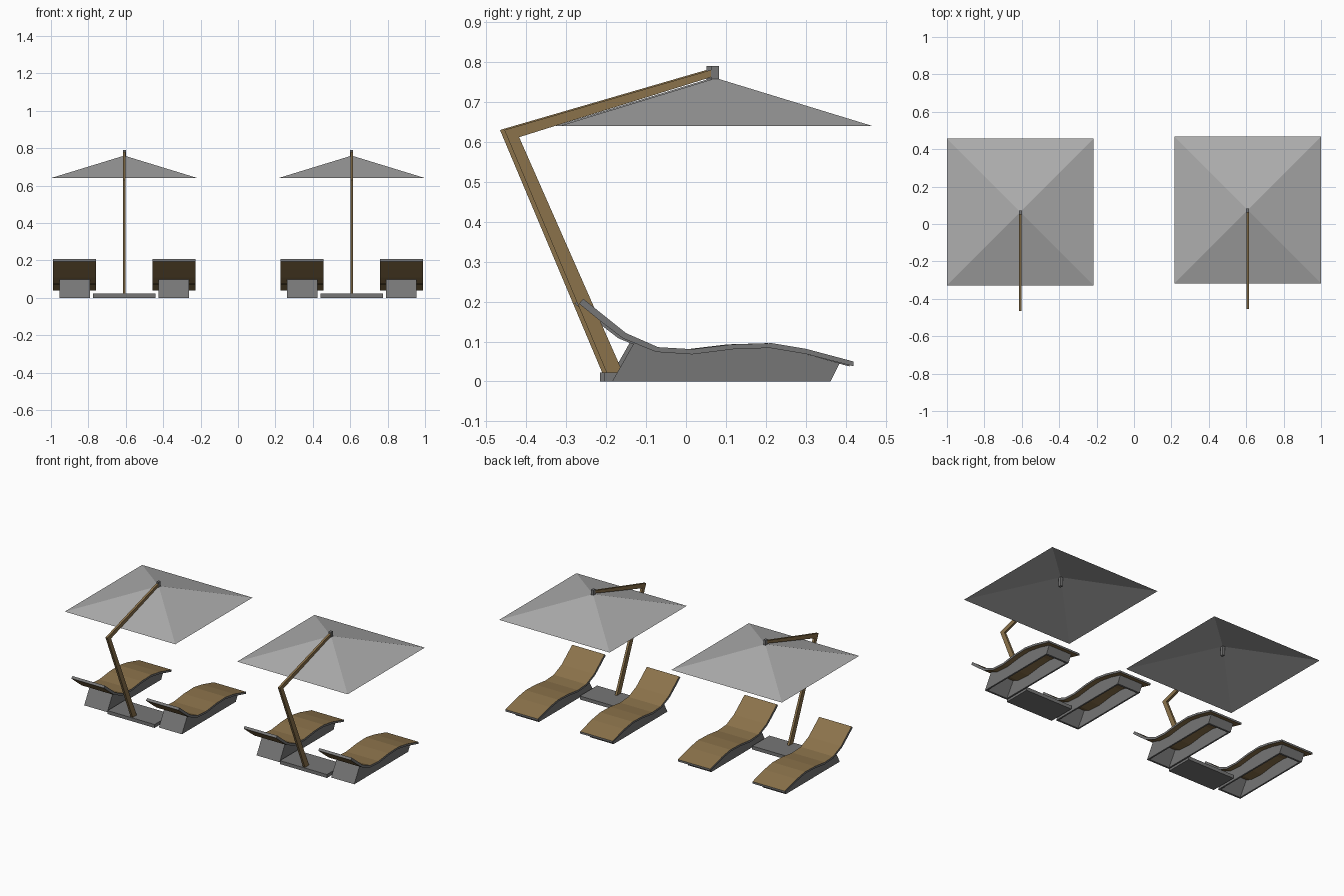
import bpy, bmesh

cube = bpy.data.objects.get("Cube")
if cube:
    bpy.data.objects.remove(cube, do_unlink=True)


def material(name, rgb):
    m = bpy.data.materials.new(name)
    m.use_nodes = True
    m.diffuse_color = (*rgb, 1)
    m.node_tree.nodes["Principled BSDF"].inputs["Base Color"].default_value = (*rgb, 1)
    return m


FABRIC = material("light grey fabric", (0.42, 0.42, 0.42))
GREY = material("dark grey frame", (0.18, 0.18, 0.18))
WOOD = material("brown wood", (0.26, 0.17, 0.07))


def finish(name, bm, mats, origin):
    bmesh.ops.recalc_face_normals(bm, faces=bm.faces)
    mesh = bpy.data.meshes.new(name)
    bm.to_mesh(mesh)
    bm.free()
    for m in mats:
        mesh.materials.append(m)
    ob = bpy.data.objects.new(name, mesh)
    ob.location = origin
    bpy.context.collection.objects.link(ob)
    return ob


def prism(name, profile, x0, x1, mats, origin):
    """Side profile in (y, z), extruded from x0 to x1."""
    bm = bmesh.new()
    face = bm.faces.new([bm.verts.new((x0, y, z)) for y, z in profile])
    ext = bmesh.ops.extrude_face_region(bm, geom=[face])
    moved = [g for g in ext["geom"] if isinstance(g, bmesh.types.BMVert)]
    bmesh.ops.translate(bm, verts=moved, vec=(x1 - x0, 0, 0))
    return finish(name, bm, mats, origin)


def box(name, x, y, z, mat, origin):
    profile = [(y[0], z[0]), (y[1], z[0]), (y[1], z[1]), (y[0], z[1])]
    return prism(name, profile, *x, [mat], origin)


# Lounger curves, head to foot
TOP = [(-0.257, 0.207), (-0.205, 0.165), (-0.15, 0.121), (-0.07, 0.086), (0.015, 0.081),
       (0.115, 0.093), (0.215, 0.096), (0.30, 0.082), (0.42, 0.05)]
UNDER = [(-0.268, 0.195), (-0.213, 0.150), (-0.158, 0.108), (-0.075, 0.074), (0.015, 0.068),
         (0.12, 0.081), (0.21, 0.084), (0.30, 0.069), (0.42, 0.038)]


def lounger(origin):
    # Curved seat: brown above and below, grey along the rim
    seat = prism("lounger_seat", TOP + UNDER[::-1], -0.115, 0.115, [WOOD, GREY], origin)
    for p in seat.data.polygons:
        at_end = p.center.y > 0.41 or p.center.y < -0.25
        p.material_index = int(abs(p.normal.x) > 0.5 or at_end)
    # Hollow pedestal: two side panels and two slanted ends
    head, foot = (-0.185, 0), (0.362, 0)
    side = [head, (-0.13, 0.097)] + UNDER[3:8] + [(0.385, 0.046), foot]
    for s in (-1, 1):
        prism("pedestal_side", side, s * 0.082, s * 0.072, [GREY], origin)
    prism("pedestal_head_end", [head, (-0.13, 0.097), (-0.118, 0.092), (-0.173, 0)],
          -0.072, 0.072, [GREY], origin)
    prism("pedestal_foot_end", [foot, (0.385, 0.046), (0.373, 0.049), (0.35, 0)],
          -0.072, 0.072, [GREY], origin)


def canopy(origin):
    # Open four-sided pyramid
    r, y, z = 0.392, 0.075, 0.64
    bm = bmesh.new()
    apex = bm.verts.new((0, y, 0.76))
    ring = [bm.verts.new((a * r, y + b * r, z)) for a, b in ((-1, -1), (1, -1), (1, 1), (-1, 1))]
    for i in range(4):
        bm.faces.new((ring[i], ring[(i + 1) % 4], apex))
    finish("canopy", bm, [FABRIC], origin)


def parasol(origin):
    canopy(origin)
    # Leaning mast with its cantilever arm
    mast = [(-0.198, 0.02), (-0.157, 0.02), (-0.418, 0.612), (0.068, 0.764),
            (0.068, 0.782), (-0.455, 0.63)]
    prism("mast_and_arm", mast, -0.007, 0.007, [WOOD], origin)
    box("canopy_hub", (-0.008, 0.008), (0.062, 0.083), (0.70, 0.79), GREY, origin)
    box("parasol_base", (-0.167, 0.167), (-0.205, -0.03), (0, 0.022), GREY, origin)


for cx, dy in ((-0.608, -0.011), (0.608, 0)):
    parasol((cx, dy, 0))
    for s in (-1, 1):
        lounger((cx + s * 0.265, dy, 0))
